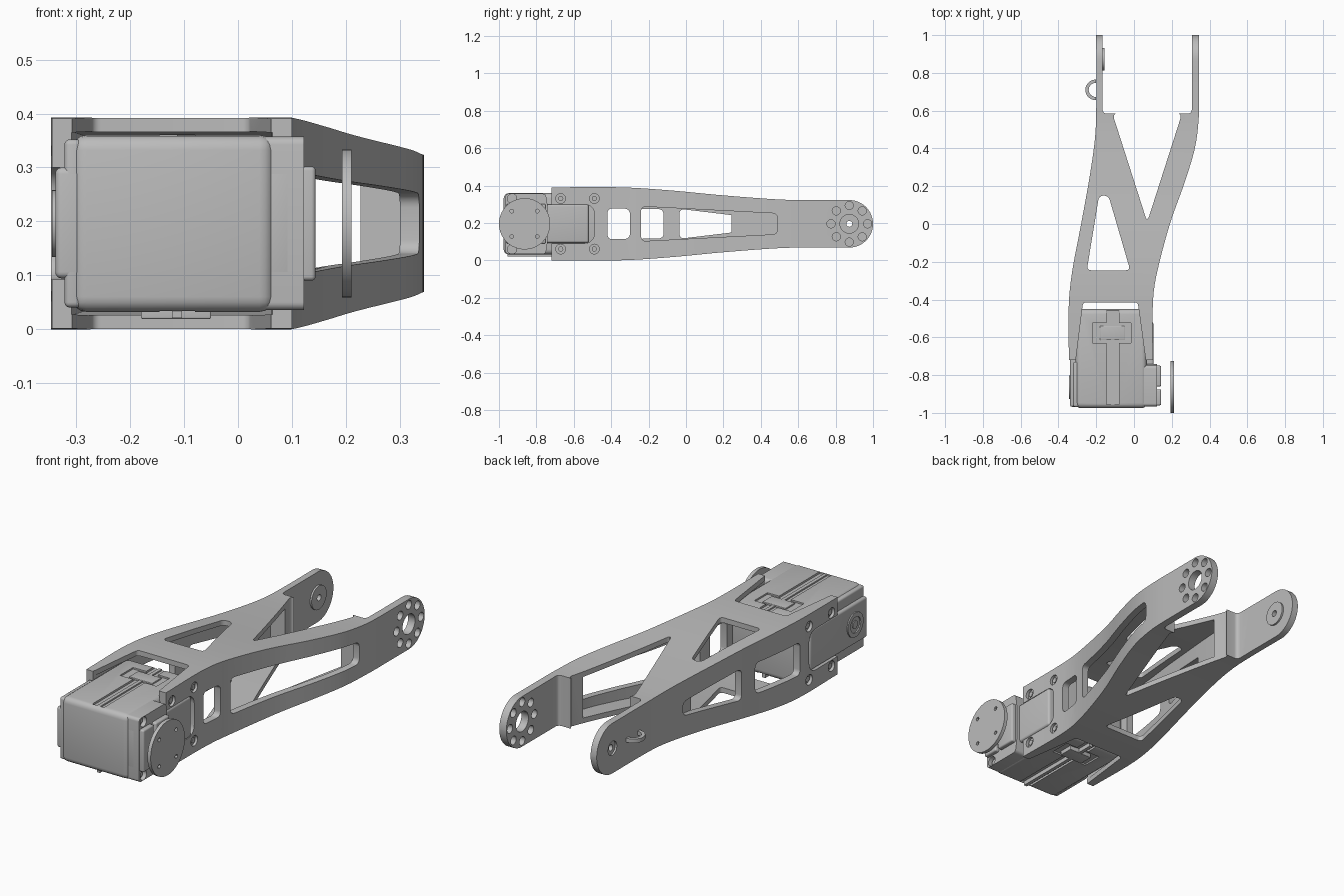
import bpy, bmesh, math
from mathutils import Vector, Matrix

cube = bpy.data.objects.get("Cube")
if cube:
    bpy.data.objects.remove(cube, do_unlink=True)

grey = bpy.data.materials.new("plain_grey")
grey.use_nodes = True
grey.diffuse_color = (0.5, 0.5, 0.5, 1)
grey.node_tree.nodes["Principled BSDF"].inputs["Base Color"].default_value = (0.5, 0.5, 0.5, 1)

MID = 0.196  # mid height of the whole arm


def finish(bm, name):
    bmesh.ops.recalc_face_normals(bm, faces=bm.faces)
    mesh = bpy.data.meshes.new(name)
    bm.to_mesh(mesh)
    bm.free()
    mesh.materials.append(grey)
    ob = bpy.data.objects.new(name, mesh)
    bpy.context.collection.objects.link(ob)
    return ob


def prism(name, pts, axis, lo, hi, corner=0.0):
    """Extrude a 2D outline along x (y,z points) or z (x,y points), rounding its corners."""
    bm = bmesh.new()
    place = (lambda p, t: (t, *p)) if axis == "x" else (lambda p, t: (*p, t))
    rings = [[bm.verts.new(place(p, t)) for p in pts] for t in (lo, hi)]
    for ring in rings:
        bm.faces.new(ring)
    n = len(pts)
    for i in range(n):
        j = (i + 1) % n
        bm.faces.new((rings[0][i], rings[0][j], rings[1][j], rings[1][i]))
    if corner:
        long_edges = [bm.edges.get((a, b)) for a, b in zip(*rings)]
        bmesh.ops.bevel(bm, geom=long_edges, offset=corner, segments=5, profile=0.5, affect="EDGES")
    return finish(bm, name)


def box(name, x, y, z, bevel=0.0):
    bm = bmesh.new()
    bmesh.ops.create_cube(bm, size=1)
    for v in bm.verts:
        v.co = Vector([(r[0] + r[1]) / 2 + c * (r[1] - r[0]) for c, r in zip(v.co, (x, y, z))])
    if bevel:
        bmesh.ops.bevel(bm, geom=bm.edges[:], offset=bevel, segments=4, profile=0.5, affect="EDGES")
    return finish(bm, name)


def disc(name, x0, x1, y, z, r, sides=32):
    """Cylinder lying along x."""
    bm = bmesh.new()
    turn = Matrix.Translation(((x0 + x1) / 2, y, z)) @ Matrix.Rotation(math.pi / 2, 4, "Y")
    bmesh.ops.create_cone(bm, cap_ends=True, segments=sides, radius1=r, radius2=r,
                          depth=abs(x1 - x0), matrix=turn)
    return finish(bm, name)


def cut(ob, *cutters):
    for c in cutters:
        m = ob.modifiers.new("cut", "BOOLEAN")
        m.operation, m.solver, m.object = "DIFFERENCE", "EXACT", c
    bpy.context.view_layer.update()
    done = bpy.data.meshes.new_from_object(ob.evaluated_get(bpy.context.evaluated_depsgraph_get()))
    ob.modifiers.clear()
    ob.data = done
    for c in cutters:
        bpy.data.objects.remove(c, do_unlink=True)


def curve(keys, t):
    """Smooth interpolation through (t, value) keys."""
    if t <= keys[0][0]:
        return keys[0][1]
    if t >= keys[-1][0]:
        return keys[-1][1]
    i = max(k for k in range(len(keys) - 1) if keys[k][0] <= t)
    def slope(k):
        a, b = keys[max(k - 1, 0)], keys[min(k + 1, len(keys) - 1)]
        return (b[1] - a[1]) / (b[0] - a[0])
    (t0, v0), (t1, v1) = keys[i], keys[i + 1]
    d = t1 - t0
    s = (t - t0) / d
    return ((1 + 2 * s) * (1 - s) ** 2 * v0 + s * (1 - s) ** 2 * d * slope(i)
            + s * s * (3 - 2 * s) * v1 + s * s * (s - 1) * d * slope(i + 1))


LEFT = [(-0.72, -0.345), (-0.42, -0.345), (-0.25, -0.327), (0, -0.28), (0.25, -0.235),
        (0.45, -0.207), (0.6, -0.2), (1, -0.2)]
RIGHT = [(-0.72, 0.1), (-0.42, 0.1), (-0.28, 0.117), (0, 0.19), (0.22, 0.268),
         (0.4, 0.322), (0.55, 0.342), (0.7, 0.345), (1, 0.345)]
HEIGHT = [(-0.72, 0.195), (-0.35, 0.195), (-0.1, 0.18), (0.2, 0.152), (0.5, 0.13), (0.65, 0.127), (1, 0.127)]


def half_height(y):
    h = curve(HEIGHT, y)
    return h if y < 0.873 else math.sqrt(max(0.127 ** 2 - (y - 0.873) ** 2, 1e-6))


def loft(name, ys, wall, skin):
    """Sweep a rectangle along y, inset from the bracket outline by wall and skin."""
    bm = bmesh.new()
    rings = []
    for y in ys:
        yy = max(y, -0.72)
        l, r, h = curve(LEFT, yy) + wall, curve(RIGHT, yy) - wall, half_height(yy) - skin
        rings.append([bm.verts.new((x, y, MID + z)) for x, z in ((l, -h), (r, -h), (r, h), (l, h))])
    for a, b in zip(rings, rings[1:]):
        for i in range(4):
            j = (i + 1) % 4
            bm.faces.new((a[i], a[j], b[j], b[i]))
    bm.faces.new(rings[0])
    bm.faces.new(rings[-1])
    return finish(bm, name)


# Forked bracket: outer body, hollow core, fork gap and windows
straight = [-0.72 + i * 0.0398 for i in range(41)]
rounded = [0.873 + 0.127 * math.sin(math.pi / 2 * i / 12) for i in range(1, 13)]
bracket = loft("forked_bracket", straight + rounded, 0, 0)
core = loft("core_cutter", [-0.8] + [-0.7 + i * 0.04 for i in range(31)], 0.036, 0.026)
fork = prism("fork_cutter", [(0.07, 0.01), (-0.115, 0.587), (0.255, 0.587)], "z", -1, 1, 0.03)
gap = prism("gap_cutter", [(-0.166, 0.585), (0.306, 0.585), (0.306, 1.1), (-0.166, 1.1)], "z", -1, 1, 0.02)
triangle = prism("triangle_cutter", [(-0.25, -0.245), (-0.02, -0.245), (-0.135, 0.15), (-0.185, 0.15)],
                 "z", -1, 1, 0.022)
mouth = prism("mouth_cutter", [(-0.315, -0.9), (0.069, -0.9), (0.062, -0.72), (0.02, -0.415), (-0.27, -0.415),
                               (-0.308, -0.72)], "z", -1, 1, 0.015)


def window(x, y0, y1, h0, h1, corner=0.025):
    return prism("window_cutter", [(y0, MID - h0), (y1, MID - h1), (y1, MID + h1), (y0, MID + h0)],
                 "x", x - 0.2, x + 0.2, corner)


cut(bracket, core)
cut(bracket, gap)
cut(bracket, fork)
cut(bracket, triangle, mouth)
# Right-hand wall windows, then left-hand wall windows
cut(bracket, window(0.15, -0.42, -0.3, 0.083, 0.08), window(0.22, -0.24, 0.49, 0.093, 0.055))
cut(bracket, window(-0.4, -0.42, -0.12, 0.083, 0.078), window(-0.4, -0.035, 0.34, 0.08, 0.035))
# Motor slots in both walls
cut(bracket, window(0.2, -0.8, -0.49, 0.104, 0.104, 0.05), window(-0.45, -0.8, -0.49, 0.104, 0.104, 0.05))
# Bolt circle at one fork tip, pivot hole at the other
cut(bracket, disc("hole_cutter", 0.2, 0.5, 0.873, MID, 0.05),
    *[disc("hole_cutter", 0.2, 0.5, 0.873 + 0.098 * math.cos(a * math.pi / 4),
           MID + 0.098 * math.sin(a * math.pi / 4), 0.022, 16) for a in range(8)])
cut(bracket, disc("hole_cutter", -0.3, -0.19, 0.873, MID, 0.035),
    disc("hole_cutter", -0.3, -0.1, 0.873, MID, 0.016, 16))
# Counterbored wall screws
screws = [(y, MID + s * 0.135) for y in (-0.67, -0.49) for s in (-1, 1)]
for out, inn in ((0.12, 0.085), (-0.365, -0.33)):
    cut(bracket, *[disc("bore_cutter", out, inn, y, z, 0.026, 20) for y, z in screws])
    for y, z in screws:
        disc("wall_screw", inn, inn + (out - inn) * 0.25, y, z, 0.014, 12)

# Pivot boss and cable loop on the left-hand fork tip
boss = disc("pivot_boss", -0.167, -0.157, 0.873, MID, 0.06)
cut(boss, disc("hole_cutter", -0.2, -0.1, 0.873, MID, 0.016, 16))
bm = bmesh.new()
rings = []
for i in range(17):
    a = math.pi * (0.5 + i / 16)
    rings.append([bm.verts.new((-0.2 + r * math.cos(a) * 1.05, 0.71 + r * math.sin(a), MID + z))
                  for r, z in ((0.038, -0.01), (0.055, -0.01), (0.055, 0.01), (0.038, 0.01))])
for a, b in zip(rings, rings[1:]):
    for i in range(4):
        bm.faces.new((a[i], a[i - 1], b[i - 1], b[i]))
bm.faces.new(rings[0])
bm.faces.new(rings[-1])
finish(bm, "cable_loop")

# Motor case with cable groove and clip recess, top and bottom
case = box("motor_case", (-0.309, 0.068), (-0.975, -0.45), (0.032, 0.36), 0.028)
for z in (0.032, 0.36):
    cut(case, box("groove_cutter", (-0.146, -0.08), (-0.955, -0.4), (z - 0.01, z + 0.01)))
    cut(case, box("recess_cutter", (-0.22, -0.015), (-0.63, -0.525), (z - 0.008, z + 0.008)))
    box("cable_clip", (-0.18, -0.05), (-0.615, -0.54), (z - 0.013, z - 0.001 if z > MID else z + 0.013), 0.003)
    box("groove_rib", (-0.122, -0.104), (-0.955, -0.46), (z - 0.011, z + 0.011 if z < MID else z - 0.003))

# Side covers that sit in the bracket slots
box("right_cover", (0.04, 0.104), (-0.965, -0.52), (0.094, 0.3), 0.012)
box("left_cover", (-0.339, -0.28), (-0.968, -0.51), (0.094, 0.3), 0.012)
box("left_end_plate", (-0.322, -0.29), (-0.968, -0.73), (0.04, 0.352), 0.01)
hub = disc("left_hub", -0.345, -0.3, -0.865, MID, 0.062)
cut(hub, disc("hole_cutter", -0.36, -0.335, -0.865, MID, 0.04))
disc("left_hub_screw", -0.343, -0.32, -0.865, MID, 0.02, 16)

# Output mount with cropped corners
mount = prism("output_mount", [(-0.965, 0.035), (-0.75, 0.035), (-0.74, 0.1), (-0.74, 0.292),
                               (-0.75, 0.357), (-0.965, 0.357)], "x", 0.05, 0.122, 0.015)
cut(mount, *[disc("bore_cutter", 0.1, 0.2, -0.93, MID + s * 0.135, 0.025, 20) for s in (-1, 1)])
for s in (-1, 1):
    disc("mount_screw", 0.09, 0.108, -0.93, MID + s * 0.135, 0.014, 12)
box("mount_front_block", (0.1, 0.144), (-0.96, -0.875), (0.09, 0.302), 0.008)
box("mount_rear_block", (0.1, 0.144), (-0.86, -0.75), (0.09, 0.302), 0.008)

# Output disc, standing clear of the mount
horn = disc("output_disc", 0.193, 0.211, -0.863, MID, 0.137, 64)
cut(horn, *[disc("hole_cutter", 0.1, 0.3, -0.863 + a * 0.068, MID + b * 0.068, 0.01, 12)
            for a in (-1, 1) for b in (-1, 1)])

# Smooth shading with sharp edges kept
bpy.ops.object.select_all(action="DESELECT")
for ob in bpy.context.scene.objects:
    if ob.type == "MESH":
        ob.select_set(True)
        bpy.context.view_layer.objects.active = ob
bpy.ops.object.shade_smooth_by_angle(angle=math.radians(30))
